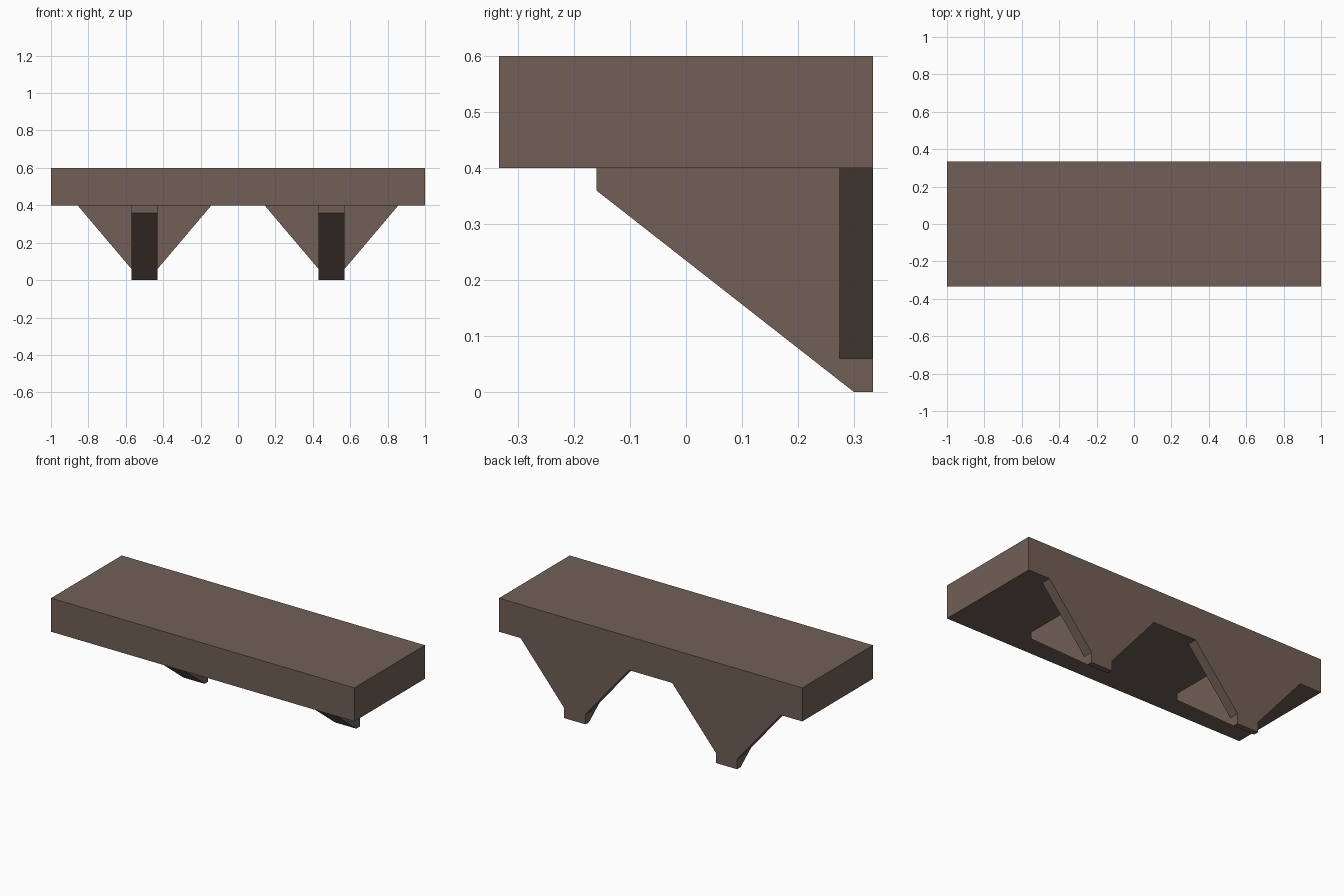
import bpy, bmesh
from mathutils import Vector

if "Cube" in bpy.data.objects:
    bpy.data.objects.remove(bpy.data.objects["Cube"])

wood = bpy.data.materials.new("brown wood")
wood.diffuse_color = (0.165, 0.117, 0.092, 1)
wood.use_nodes = True
wood.node_tree.nodes["Principled BSDF"].inputs["Base Color"].default_value = wood.diffuse_color


def prism(name, profile, offset):
    """Extrude a closed 3D outline along an offset vector."""
    bm = bmesh.new()
    face = bm.faces.new([bm.verts.new(p) for p in profile])
    out = bmesh.ops.extrude_face_region(bm, geom=[face])
    verts = [v for v in out["geom"] if isinstance(v, bmesh.types.BMVert)]
    bmesh.ops.translate(bm, verts=verts, vec=Vector(offset))
    bmesh.ops.recalc_face_normals(bm, faces=bm.faces)
    mesh = bpy.data.meshes.new(name)
    bm.to_mesh(mesh)
    bm.free()
    mesh.materials.append(wood)
    obj = bpy.data.objects.new(name, mesh)
    bpy.context.collection.objects.link(obj)
    return obj


BACK, UNDER = 0.333, 0.4

# Shelf board
prism("shelf_board", [(-1, -BACK, UNDER), (1, -BACK, UNDER),
                      (1, BACK, UNDER), (-1, BACK, UNDER)], (0, 0, 0.2))

# Support bracket side profile (y, z)
bracket = [(-0.16, UNDER), (-0.16, 0.36), (0.3, 0), (BACK, 0), (BACK, UNDER)]

for side, cx in (("left", -0.5), ("right", 0.5)):
    prism(f"{side}_bracket", [(cx - 0.07, y, z) for y, z in bracket], (0.14, 0, 0))
    # Triangular back braces on both sides of the bracket
    for part, s in (("outer", 1 if cx > 0 else -1), ("inner", -1 if cx > 0 else 1)):
        pts = [(0.07, 0.06), (0.358, UNDER), (0.07, UNDER)]
        prism(f"{side}_{part}_brace", [(cx + s * x, 0.274, z) for x, z in pts],
              (0, BACK - 0.274, 0))
